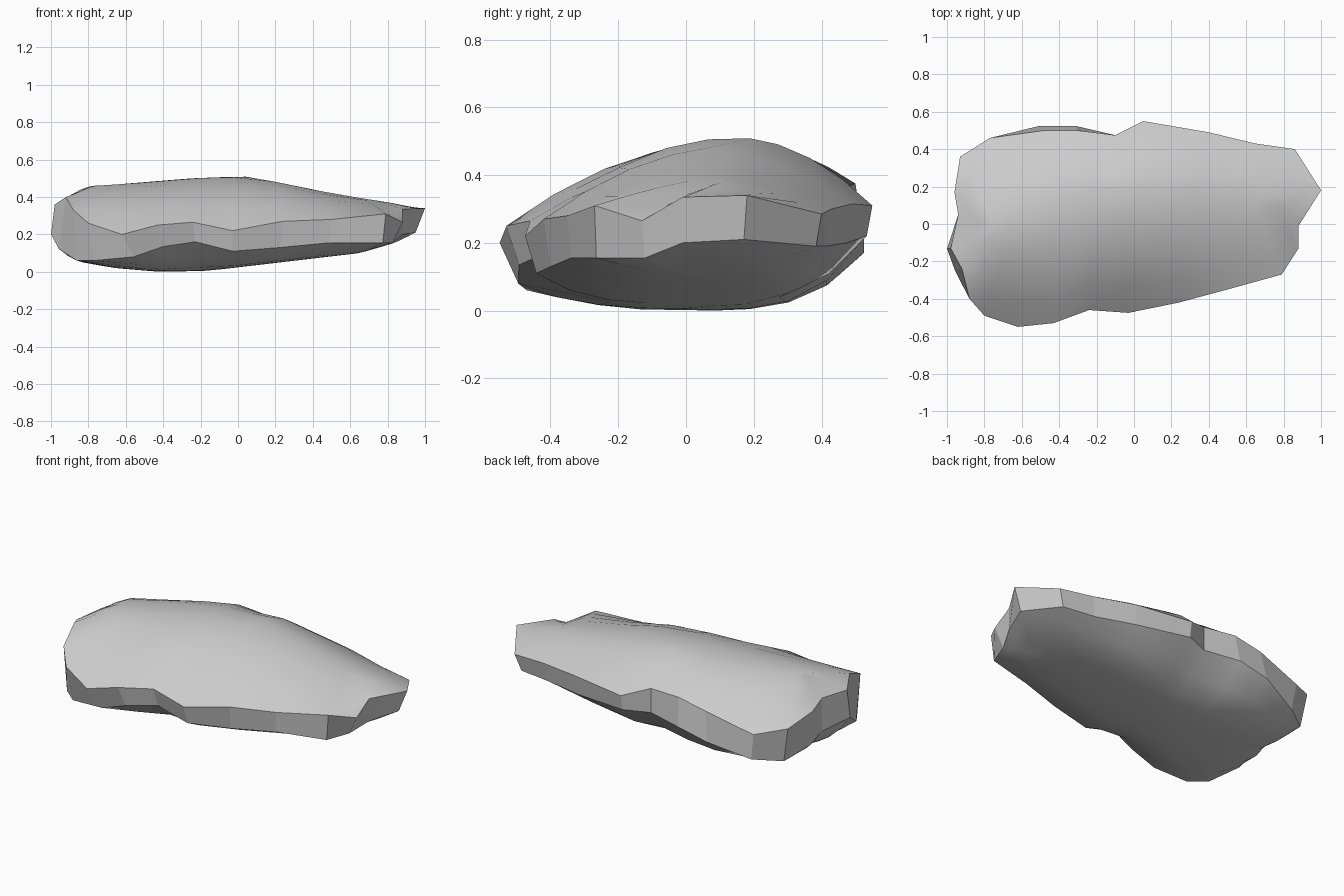
import bpy, bmesh

if "Cube" in bpy.data.objects:
    bpy.data.objects.remove(bpy.data.objects["Cube"])

# Broken edge of the slab: x, y, upper rim z, lower rim z, plan scale of lower rim
EDGE = [
    (-.98, -.13, .36, .20, 1.02), (-.92, -.24, .40, .12, 1.04), (-.88, -.40, .33, .06, .98),
    (-.80, -.49, .26, .06, .96), (-.62, -.55, .20, .08, .90), (-.43, -.53, .25, .135, .93),
    (-.24, -.46, .265, .16, .95), (-.03, -.475, .22, .11, .93), (.24, -.42, .27, .13, .95),
    (.50, -.35, .28, .155, .97), (.79, -.27, .31, .155, .98), (.88, -.13, .265, .155, .94),
    (.88, -.01, .335, .20, 1.0), (1.0, .18, .34, .21, .95), (.86, .40, .285, .19, .96),
    (.65, .43, .30, .19, .96), (.40, .49, .315, .20, .97), (.05, .55, .31, .22, .97),
    (-.10, .475, .365, .22, 1.0), (-.30, .50, .375, .21, 1.05), (-.48, .50, .34, .17, 1.05),
    (-.77, .46, .26, .10, .97), (-.93, .36, .30, .09, .96), (-.96, .17, .34, .13, .98),
    (-.94, .05, .37, .17, 1.0),
]
# Height along the middle (x, z) for the crown and the belly
CROWN = [(-1, .41), (-.78, .46), (-.2, .505), (.07, .512), (.5, .42), (1, .34)]
BELLY = [(-1, .09), (-.83, .05), (-.66, .02), (-.42, .0), (-.16, .005), (.65, .10), (1, .2)]


def height(curve, x):
    for (x0, z0), (x1, z1) in zip(curve, curve[1:]):
        if x <= x1:
            return z0 + (z1 - z0) * (x - x0) / (x1 - x0)
    return curve[-1][1]


bm = bmesh.new()


def dome_rings(rim, curve, mid_y, skew, power):
    """Rings running from the rim in to a long central ridge."""
    rings = []
    for t in (0, .22, .45, .68, .88):
        ring = []
        for x, y, z in rim:
            ridge_y = mid_y + skew * min(0, x + .3)
            px = x - .2 * x * t
            py = y + (ridge_y - y) * t
            rise = 1 - (1 - t) ** power
            ring.append(bm.verts.new((px, py, z + (height(curve, px) - z) * rise)))
        rings.append(ring)
    return rings


def bridge(a, b):
    n = len(a)
    for i in range(n):
        j = (i + 1) % n
        bm.faces.new((a[i], a[j], b[j], b[i]))


# Crown, belly and the faceted wall between them
top = dome_rings([(x, y, zt) for x, y, zt, zb, s in EDGE], CROWN, .14, .25, 2)
bottom = dome_rings([(x * s, y * s, zb) for x, y, zt, zb, s in EDGE], BELLY, .03, 0, 3.5)
for rings in (top, bottom):
    for a, b in zip(rings, rings[1:]):
        bridge(a, b)
    cap = bm.faces.new(rings[-1])
    bmesh.ops.triangulate(bm, faces=[cap])
wall_start = set(bm.faces)
bridge(bottom[0], top[0])
wall = [f for f in bm.faces if f not in wall_start]
bmesh.ops.recalc_face_normals(bm, faces=bm.faces[:])

# Smooth crown and belly, flat broken wall with crisp rims
for f in bm.faces:
    f.smooth = True
for f in wall:
    f.smooth = False
    for e in f.edges:
        e.smooth = False

mesh = bpy.data.meshes.new("rock_slab")
bm.to_mesh(mesh)
bm.free()
rock = bpy.data.objects.new("rock_slab", mesh)
bpy.context.collection.objects.link(rock)
